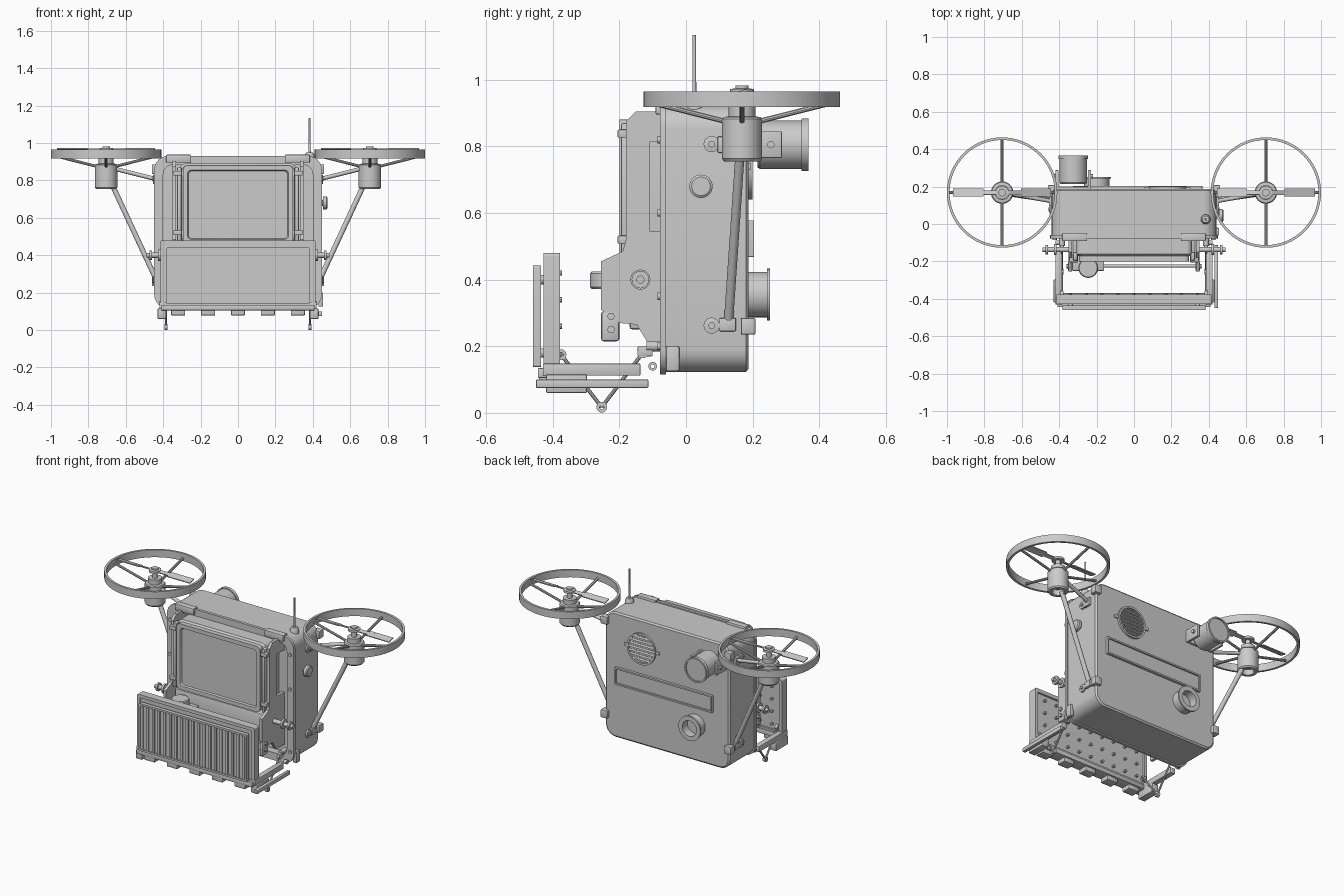
import bpy, bmesh, math
from mathutils import Vector, Matrix

def finish(name, bm, merge=True):
    if merge:
        bmesh.ops.remove_doubles(bm, verts=bm.verts, dist=1e-5)
    bmesh.ops.recalc_face_normals(bm, faces=bm.faces)
    me = bpy.data.meshes.new(name)
    bm.to_mesh(me)
    bm.free()
    ob = bpy.data.objects.new(name, me)
    bpy.context.collection.objects.link(ob)
    return ob

def box(name, x, y, z, bevel=0.0, rot_x=0.0):
    """Box from (min, max) pairs on each axis."""
    bm = bmesh.new()
    size = [abs(a[1] - a[0]) for a in (x, y, z)]
    mid = [(a[0] + a[1]) / 2 for a in (x, y, z)]
    m = Matrix.Translation(mid) @ Matrix.Rotation(rot_x, 4, 'X') @ Matrix.Diagonal((*size, 1))
    bmesh.ops.create_cube(bm, size=1, matrix=m)
    if bevel:
        bmesh.ops.bevel(bm, geom=bm.edges[:], offset=bevel, segments=2, affect='EDGES', profile=0.5)
    return finish(name, bm)

def lathe(name, prof, origin, axis=(0, 0, 1), n=32, closed=False):
    """Revolve (radius, height) points around an axis."""
    bm = bmesh.new()
    q = Vector(axis).to_track_quat('Z', 'Y')
    rings = [[bm.verts.new(Vector(origin) + q @ Vector((r * math.cos(t), r * math.sin(t), h)))
              for t in (2 * math.pi * i / n for i in range(n))] for r, h in prof]
    pairs = list(zip(rings, rings[1:])) + ([(rings[-1], rings[0])] if closed else [])
    for a, b in pairs:
        for i in range(n):
            j = (i + 1) % n
            bm.faces.new((a[i], a[j], b[j], b[i]))
    return finish(name, bm)

def cyl(name, p, q, r, n=20):
    d = Vector(q) - Vector(p)
    return lathe(name, [(0, 0), (r, 0), (r, d.length), (0, d.length)], p, d, n)

def loft(name, loops, cx, cz, seg=6):
    """Skin rounded rectangles (half width, half height, radius, y) and cap both ends."""
    bm = bmesh.new()
    rings = []
    for w, h, r, y in loops:
        ring = []
        for k, (sx, sz) in enumerate(((1, 1), (-1, 1), (-1, -1), (1, -1))):
            for i in range(seg + 1):
                t = math.pi / 2 * (k + i / seg)
                ring.append(bm.verts.new((cx + sx * (w - r) + r * math.cos(t), y,
                                          cz + sz * (h - r) + r * math.sin(t))))
        rings.append(ring)
    for a, b in zip(rings, rings[1:]):
        for i in range(len(a)):
            j = (i + 1) % len(a)
            bm.faces.new((a[i], a[j], b[j], b[i]))
    bm.faces.new(rings[0])
    bm.faces.new(rings[-1])
    return finish(name, bm)

def prism_x(name, pts, x0, x1):
    """Extrude a (y, z) outline along x."""
    bm = bmesh.new()
    f = bm.faces.new([bm.verts.new((x0, y, z)) for y, z in pts])
    g = bmesh.ops.extrude_face_region(bm, geom=[f])['geom']
    bmesh.ops.translate(bm, vec=(x1 - x0, 0, 0), verts=[v for v in g if isinstance(v, bmesh.types.BMVert)])
    return finish(name, bm)

# Main body: rounded case with a front flange and a shallow recess
loft("body_case", [(.43, .39, .06, .188), (.44, .4, .07, .18), (.44, .4, .07, -.06), (.448, .408, .075, -.06),
                   (.448, .408, .075, -.078), (.40, .36, .05, -.078), (.40, .36, .05, -.03)], 0, .523)

# Screen unit on the front
loft("screen_housing", [(.31, .215, .03, -.03), (.31, .215, .03, -.16), (.30, .205, .03, -.17)], 0, .675)
loft("screen_panel", [(.295, .21, .025, -.17), (.295, .21, .025, -.2), (.27, .185, .02, -.2), (.265, .18, .02, -.19)], 0, .67)
box("lower_bridge", (-.33, .33), (-.17, -.03), (.25, .44), .01)

# Rotors with guard ring, motor, spokes, blades and struts
for s in (-1, 1):
    cx, cy = s * .705, .168
    c = (cx, cy, 0)
    lathe("rotor_guard", [(.281, .918), (.295, .918), (.295, .965), (.281, .965)], c, n=64, closed=True)
    lathe("rotor_motor", [(0, .79), (.035, .79), (.035, .755), (.054, .755), (.06, .763), (.06, .882), (.055, .888),
                          (.04, .89), (.04, .92), (.015, .92), (.015, .958), (.036, .958), (.036, .972),
                          (.02, .974), (.02, .982), (0, .982)], c)
    for k in range(4):
        d = Vector((math.cos(k * math.pi / 2), math.sin(k * math.pi / 2), 0))
        o = Vector(c)
        cyl("guard_spoke", o + d * .05 + Vector((0, 0, .875)), o + d * .287 + Vector((0, 0, .935)), .008, 10)
    for b in (-1, 1):
        box("rotor_blade", (cx + b * .03, cx + b * .14), (cy - .012, cy + .012), (.962, .968), 0, b * .3)
        box("rotor_blade_tip", (cx + b * .10, cx + b * .262), (cy - .022, cy + .022), (.962, .968), 0, b * .25)
    cyl("lower_strut", (s * .672, .162, .775), (s * .435, .127, .265), .014)
    cyl("upper_strut", (s * .65, .16, .86), (s * .43, .12, .805), .011)
    box("strut_foot", (s * .43, s * .455), (.10, .15), (.245, .285), .004)
    box("strut_head", (s * .43, s * .455), (.095, .145), (.78, .83), .004)

    # Side bolts and edge clips on the case
    for z in (.262, .807):
        lathe("side_bolt", [(0, -.02), (.024, -.02), (.024, .01), (.01, .012), (.01, .018), (0, .018)],
              (s * .44, .077, z), (s, 0, 0))
    for z in (.26, .86):
        box("edge_clip", (s * .415, s * .46), (.165, .208), (z - .025, z + .025), .004)
    box("corner_guard", (s * .25, s * .385), (-.092, -.05), (.895, .938), .006)
    for z in (.2, .35, .6, .82):
        cyl("flange_screw", (s * .424, -.07, z), (s * .424, -.086, z), .011, 12)

    # Side plates that hold the screen, with pivot bolts
    prism_x("side_plate", [(-.18, .875), (-.15, .905), (-.03, .905), (-.03, .815), (-.108, .815), (-.108, .545),
                           (-.03, .545), (-.03, .21), (-.115, .21), (-.148, .265), (-.2, .27), (-.255, .31),
                           (-.255, .455), (-.19, .485), (-.18, .52)], s * .332, s * .35)
    box("screen_rail", (s * .302, s * .326), (-.195, -.15), (.46, .87), .006)
    for z in (.52, .838):
        box("rail_clamp", (s * .3, s * .345), (-.205, -.165), (z - .012, z + .012), .003)
    lathe("pivot_bolt", [(0, 0), (.014, 0), (.014, .08), (.03, .08), (.03, .092), (.014, .092), (.014, .125),
                         (.026, .125), (.026, .137), (.012, .137), (.012, .155), (0, .155)],
          (s * .335, -.137, .4), (s, 0, 0))
    box("rod_bracket", (s * .33, s * .352), (-.255, -.2), (.215, .305), .008)
    for z in (.25, .29):
        cyl("rod_nut", (s * .345, -.225, z), (s * .362, -.225, z), .012, 6)

    # Folding arms of the front tray
    box("tray_arm", (s * .385, s * .42), (-.43, -.137), (.112, .148), .003)
    box("tray_arm_block", (s * .385, s * .43), (-.42, -.297), (.06, .115), .004)
    hinge = [(-.13, .18), (-.253, .017), (-.375, .175)]
    for (y0, z0), (y1, z1) in zip(hinge, hinge[1:]):
        cyl("fold_link", (s * .385, y0, z0), (s * .385, y1, z1), .006, 10)
    for y, z in hinge:
        lathe("link_eye", [(.007, -.009), (.016, -.009), (.016, .009), (.007, .009)], (s * .385, y, z), (1, 0, 0), 20, True)
    cyl("hinge_lug", (s * .385, -.07, .2), (s * .385, -.118, .2), .015)
    box("hinge_tab", (s * .375, s * .395), (-.145, -.1), (.17, .2), .003)
    lathe("hinge_ring", [(.006, -.01), (.013, -.01), (.013, .01), (.006, .01)], (s * .41, -.1, .14), (1, 0, 0), 16, True)

# Cross rods and small turntable between the side plates
for z in (.25, .29):
    cyl("cross_rod", (-.34, -.225, z), (.34, -.225, z), .008, 12)
lathe("round_knob", [(0, .372), (.048, .372), (.053, .378), (.053, .418), (.048, .424), (0, .424)], (-.245, -.235, 0))
box("knob_bracket", (-.33, -.16), (-.25, -.15), (.35, .374), .004)
box("tray_side_rail", (.43, .45), (-.45, -.113), (.075, .1), .003)
box("side_latch", (.43, .455), (-.06, -.02), (.125, .2), .005)

# Front tray: framed panel, ribbed cover, rivets and hinge blocks
loft("tray_panel", [(.395, .155, .006, -.39), (.395, .155, .006, -.378), (.415, .178, .01, -.378),
                    (.415, .178, .01, -.428), (.395, .158, .008, -.428), (.395, .158, .008, -.42)], 0, .302)
loft("tray_cover", [(.382, .152, .006, -.436), (.382, .152, .006, -.460), (.37, .14, .006, -.460),
                    (.37, .14, .006, -.452)], 0, .29)
for i in range(19):
    x = -.36 + i * .04
    box("cover_rib", (x - .008, x + .008), (-.46, -.445), (.152, .428))
for x in (-.34, .34):
    for z in (.18, .4):
        cyl("cover_spacer", (x, -.44, z), (x, -.415, z), .014, 12)
for i in range(9):
    for k in range(4):
        x, z = -.34 + i * .085, .18 + k * .08
        cyl("tray_rivet", (x, -.392, z), (x, -.372, z), .008, 8)
box("tray_sill", (-.41, .41), (-.445, -.37), (.105, .135), .004)
for i in range(-2, 3):
    box("tray_hinge_block", (i * .16 - .037, i * .16 + .037), (-.44, -.38), (.078, .12), .004)

# Back: tilting round lamp in a yoke
lathe("rear_lamp", [(0, .215), (.068, .215), (.073, .222), (.073, .347), (.079, .347), (.079, .367),
                    (.07, .367), (.07, .36), (0, .36)], (-.325, 0, .805), (0, 1, 0), 40)
box("lamp_yoke_base", (-.42, -.23), (.18, .2), (.765, .845), .003)
for s in (-1, 1):
    x = -.325 + s * .087
    box("lamp_yoke_arm", (x - .008, x + .008), (.18, .288), (.765, .845), .003)
    cyl("lamp_yoke_bolt", (x, .255, .805), (x + s * .018, .255, .805), .011, 12)

# Back: hollow port, slot plate and round vent
lathe("rear_port", [(0, .2), (.05, .2), (.05, .252), (.078, .252), (.078, .243), (.068, .243), (.068, .18), (0, .18)],
      (-.2, 0, .355), (0, 1, 0), 40)
loft("slot_plate", [(.345, .055, .004, .18), (.345, .055, .004, .204), (.335, .045, .003, .204),
                    (.335, .045, .003, .194)], .02, .523)
lathe("vent_ring", [(.088, .18), (.1, .18), (.1, .2), (.088, .2)], (.18, 0, .74), (0, 1, 0), 40, True)
for i in range(-3, 4):
    h = math.sqrt(.09 ** 2 - (i * .023) ** 2)
    box("vent_slat", (.18 - h, .18 + h), (.18, .198), (.74 + i * .023 - .006, .74 + i * .023 + .006), 0, .4)
for s in (-1, 1):
    box("vent_tab", (.18 + s * .095, .18 + s * .125), (.18, .195), (.73, .75), .002)

# Side knob and antenna
lathe("side_knob", [(0, 0), (.016, 0), (.016, .015), (.035, .017), (.035, .035), (.028, .04), (0, .04)],
      (.438, .045, .68), (1, 0, 0))
lathe("antenna", [(0, .9), (.026, .9), (.026, .937), (.018, .95), (.006, .95), (.005, 1.135), (0, 1.135)],
      (.383, .025, 0), n=20)

# Smooth round surfaces, keep edges sharp
for ob in bpy.data.objects:
    ob.select_set(True)
    bpy.context.view_layer.objects.active = ob
bpy.ops.object.shade_smooth_by_angle(angle=math.radians(35))
